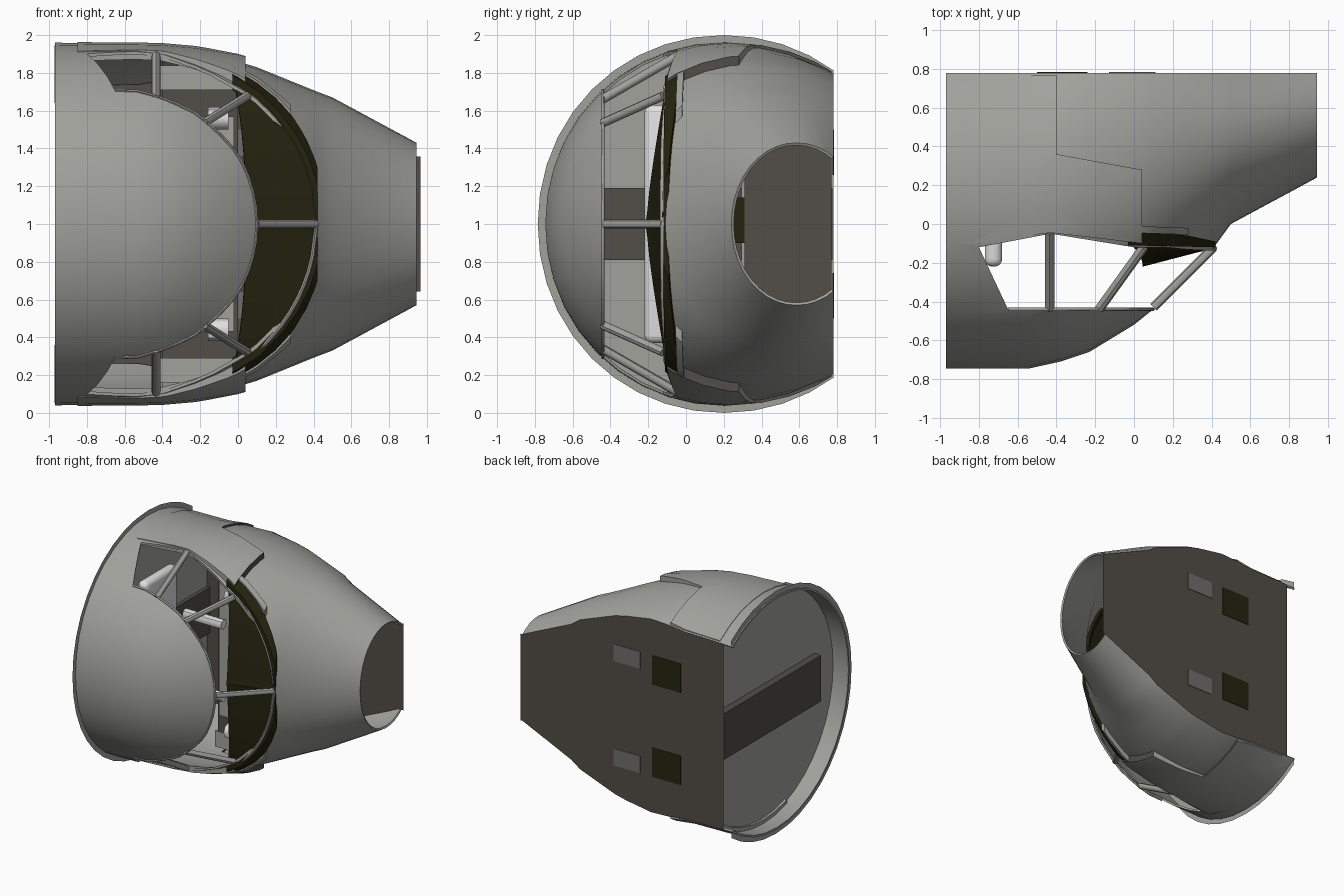
import bpy, bmesh, math
from mathutils import Vector

cube = bpy.data.objects.get("Cube")
if cube:
    bpy.data.objects.remove(cube)


def material(name, rgb):
    m = bpy.data.materials.new(name)
    m.use_nodes = True
    m.diffuse_color = (*rgb, 1)
    m.node_tree.nodes["Principled BSDF"].inputs["Base Color"].default_value = (*rgb, 1)
    return m


GREY = material("hull grey", (0.36, 0.36, 0.335))
DARK = material("vent grey", (0.16, 0.155, 0.15))
BROWN = material("dark brown", (0.085, 0.075, 0.063))
OLIVE = material("dark olive", (0.018, 0.017, 0.005))
WHITE = material("pale white", (0.75, 0.75, 0.76))

# Hull sections: x, front y, centre y, half height
BACK, WALL, BULKHEAD, POWER = 0.78, -0.89, -0.83, 2.03
SECTIONS = [(-0.97, -0.745, 0.20, 0.96), (-0.54, -0.745, 0.21, 0.955),
            (-0.38, -0.71, 0.25, 0.94), (-0.23, -0.66, 0.30, 0.915),
            (0.0, -0.52, 0.36, 0.86), (0.1, -0.44, 0.39, 0.83),
            (0.26, -0.275, 0.44, 0.765), (0.42, -0.11, 0.49, 0.70),
            (0.5, 0.0, 0.50, 0.67), (0.945, 0.24, 0.585, 0.43)]


def section(x):
    for a, b in zip(SECTIONS, SECTIONS[1:]):
        if x <= b[0]:
            t = (x - a[0]) / (b[0] - a[0])
            return [p + (q - p) * t for p, q in zip(a, b)][1:]
    return SECTIONS[-1][1:]


def half_height(x, y):
    front, cy, h = section(x)
    d = abs(y - cy) / (cy - front)
    return h * max(0, 1 - d ** POWER) ** (1 / POWER)


def ring_points(x, off, sides=40):
    """Slightly squared ellipse around the hull at x."""
    front, cy, h = section(x)
    bend = lambda v: math.copysign(abs(v) ** (2 / POWER), v)
    return [(x, cy - (cy - front + off) * bend(math.cos(math.tau * i / sides)),
             1 + (h + off) * bend(math.sin(math.tau * i / sides))) for i in range(sides)]


def finish(ob, mat, angle=30):
    ob.data.materials.append(mat)
    bpy.ops.object.select_all(action="DESELECT")
    ob.select_set(True)
    bpy.context.view_layer.objects.active = ob
    bpy.ops.object.shade_smooth_by_angle(angle=math.radians(angle))
    return ob


def new_object(name, bm):
    bmesh.ops.recalc_face_normals(bm, faces=bm.faces)
    me = bpy.data.meshes.new(name)
    bm.to_mesh(me)
    bm.free()
    ob = bpy.data.objects.new(name, me)
    bpy.context.collection.objects.link(ob)
    return ob


def bake(ob):
    dg = bpy.context.evaluated_depsgraph_get()
    me = bpy.data.meshes.new_from_object(ob.evaluated_get(dg))
    ob.modifiers.clear()
    ob.data = me


def loft(name, stations):
    """Skin rings at (x, offset) and trim at the back plane."""
    bm = bmesh.new()
    rings = [[bm.verts.new(p) for p in ring_points(x, off)] for x, off in stations]
    for r, s in zip(rings, rings[1:]):
        for i in range(len(r)):
            bm.faces.new((r[i - 1], r[i], s[i], s[i - 1]))
    bmesh.ops.bisect_plane(bm, geom=bm.verts[:] + bm.edges[:] + bm.faces[:],
                           plane_co=(0, BACK, 0), plane_no=(0, 1, 0), clear_outer=True)
    return new_object(name, bm)


def prism(name, outline, low=-0.5, high=2.5):
    bm = bmesh.new()
    face = bm.faces.new([bm.verts.new((x, y, low)) for x, y in outline])
    top = bmesh.ops.extrude_face_region(bm, geom=[face])["geom"]
    bmesh.ops.translate(bm, vec=(0, 0, high - low),
                        verts=[v for v in top if isinstance(v, bmesh.types.BMVert)])
    return new_object(name, bm)


def shell(ob, thickness, outline, operation):
    """Thicken inward, then boolean with an upright prism."""
    sol = ob.modifiers.new("thickness", "SOLIDIFY")
    sol.thickness, sol.offset = thickness, -1
    cutter = prism("cutter", outline)
    cutter.hide_render = True
    cut = ob.modifiers.new("cut", "BOOLEAN")
    cut.operation, cut.object, cut.solver = operation, cutter, "EXACT"
    bake(ob)
    bpy.data.objects.remove(cutter)


def box(name, mat, x, y, z, bevel=0):
    ob = prism(name, [(x[0], y[0]), (x[1], y[0]), (x[1], y[1]), (x[0], y[1])], *z)
    if bevel:
        mod = ob.modifiers.new("rounding", "BEVEL")
        mod.width, mod.segments = bevel, 4
        bake(ob)
    return finish(ob, mat)


def rod(name, mat, points, radius):
    cu = bpy.data.curves.new(name, "CURVE")
    cu.dimensions = "3D"
    cu.bevel_depth, cu.bevel_resolution, cu.use_fill_caps = radius, 2, True
    sp = cu.splines.new("POLY")
    sp.points.add(len(points) - 1)
    for p, co in zip(sp.points, points):
        p.co = (*co, 1)
    path = bpy.data.objects.new(name, cu)
    bpy.context.collection.objects.link(path)
    dg = bpy.context.evaluated_depsgraph_get()
    me = bpy.data.meshes.new_from_object(path.evaluated_get(dg))
    bpy.data.objects.remove(path)
    me.materials.clear()
    ob = bpy.data.objects.new(name, me)
    bpy.context.collection.objects.link(ob)
    return finish(ob, mat, 45)


# Main hull with the wrap-around window opening
WINDOW = [(-0.8, -0.12), (-0.43, -0.05), (0.0, -0.12), (0.9, -0.12), (0.9, -0.44), (-0.65, -0.44)]
hull = loft("hull", [(s[0], 0) for s in SECTIONS])
shell(hull, 0.015, WINDOW, "DIFFERENCE")
finish(hull, GREY)
finish(loft("end_flange", [(-0.96, -0.005), (-0.96, 0.04)]), GREY)

# Raised skin panel with brown stepped edges
skin = loft("raised_skin", [(-0.85, 0.004), (-0.54, 0.006), (-0.4, 0.016), (-0.23, 0.028),
                            (0.0, 0.046), (0.1, 0.05)])
shell(skin, 0.05, [(-0.85, -0.1), (-0.43, -0.045), (0.04, -0.1), (0.04, 0.28),
                   (-0.4, 0.36), (-0.4, 0.77), (-0.85, 0.77)], "INTERSECT")
finish(skin, GREY)
skin.data.materials.append(BROWN)
for f in skin.data.polygons:
    if f.normal.x > 0.7:
        f.material_index = 1

# Dark brow over the console with a grey lip behind it
for name, mat, off, outline in (
        ("console_brow", OLIVE, 0.035, [(-0.03, -0.11), (0.42, -0.12), (0.42, -0.09),
                                        (0.28, -0.06), (-0.03, -0.03)]),
        ("brow_lip", GREY, 0.045, [(-0.02, -0.045), (0.28, -0.055), (0.28, -0.02), (0.0, -0.01)])):
    ob = loft(name, [(s[0], off) for s in SECTIONS[3:9]])
    shell(ob, 0.06, outline, "INTERSECT")
    finish(ob, mat)

# Flat brown back wall following the hull outline
bm = bmesh.new()
xs = [WALL] + [s[0] for s in SECTIONS[1:]] + [0.965]
edge = [(x, 1 + half_height(x, BACK)) for x in xs]
edge += [(x, 2 - z) for x, z in reversed(edge)]
bm.faces.new([bm.verts.new((x, BACK, z)) for x, z in edge])
finish(new_object("back_wall", bm), BROWN)

# Vents and dark plates on the back wall
for side, s in (("upper", 1), ("lower", -1)):
    for part, mat, x, zc, r in (("vent", DARK, (-0.13, 0.11), 0.43, 0.07),
                                ("plate", OLIVE, (-0.5, -0.24), 0.38, 0.12)):
        z = 1 + s * zc
        box(f"{side}_back_{part}", mat, x, (0.776, 0.784), (z - r, z + r))

# Bulkhead set back from the wide end, with a brown cross beam
bm = bmesh.new()
bm.faces.new([bm.verts.new((x, min(BACK, y), z)) for x, y, z in ring_points(BULKHEAD, -0.01)])
finish(new_object("bulkhead", bm), GREY)
box("cross_beam", BROWN, (WALL, -0.8), (-0.49, 0.775), (0.81, 1.19))

# Inner cabin
box("cabin", BROWN, (-0.4, 0.0), (0.31, 0.77), (0.29, 1.71))
box("cabin_panel", GREY, (-0.38, -0.02), (0.295, 0.315), (0.43, 1.57))
box("cabin_screen", OLIVE, (-0.2, 0.0), (0.24, 0.31), (0.9, 1.14))
box("wall_pad", WHITE, (-0.77, -0.68), (-0.22, 0.2), (0.37, 1.63), 0.04)

# Console: ruled surface from the hull edge to a straight inner edge
N = 12
outer, inner = [], []
for i in range(-N, N + 1):
    u = i / N
    x = 0.42 * (1 - u * u) - 0.02 * u ** 4
    y = -0.12 + 0.05 * u ** 4
    z = 1 + math.copysign(half_height(x, y), u) if i else 1
    outer.append(Vector((x, y, z)))
    inner.append(Vector((0.045 - 0.07 * u * u, -0.22 + 0.13 * abs(u), z)))
bm = bmesh.new()
a = [bm.verts.new(p) for p in outer]
b = [bm.verts.new(p) for p in inner]
for i in range(2 * N):
    bm.faces.new((a[i], a[i + 1], b[i + 1], b[i]))
console = new_object("console", bm)
sol = console.modifiers.new("thickness", "SOLIDIFY")
sol.thickness, sol.offset = 0.015, 0
bake(console)
finish(console, OLIVE)

# Window frame: trim along the hull edge and the nose rim, and struts
rod("console_trim", GREY, [p + Vector((0, -0.005, 0)) for p in outer], 0.012)
rim = []
for i in range(-N, N + 1):
    x = 0.1 - 0.75 * (i / N) ** 2
    rim.append((x, -0.44, 1 + math.copysign(half_height(x, -0.44), i)))
rod("nose_rim_trim", GREY, rim, 0.008)
rod("middle_strut", GREY, [(0.41, -0.12, 1), (0.1, -0.43, 1)], 0.023)
for side, s in (("upper", 1), ("lower", -1)):
    for name, p, q in (("rear", (-0.435, -0.04), (-0.435, -0.44)),
                       ("corner", (0.05, -0.12), (-0.18, -0.44))):
        ends = [(x, y, 1 + s * (half_height(x, y) - 0.015)) for x, y in (p, q)]
        rod(f"{side}_{name}_strut", GREY, ends, 0.024)
    rod(f"{side}_seat", WHITE, [(-0.16, 0.1, 1 + s * 0.56), (-0.05, 0.1, 1 + s * 0.56)], 0.06)
    rod(f"{side}_cabin_bar", WHITE, [(-0.55, 0.1, 1 + s * 0.3), (-0.2, 0.1, 1 + s * 0.3)], 0.04)
    # Grey lining above and below the cabin
    z = sorted((1 + s * 0.71, 1 + s * 0.84))
    box(f"{side}_cabin_lining", GREY, (-0.42, 0.0), (0.3, 0.32), z)
